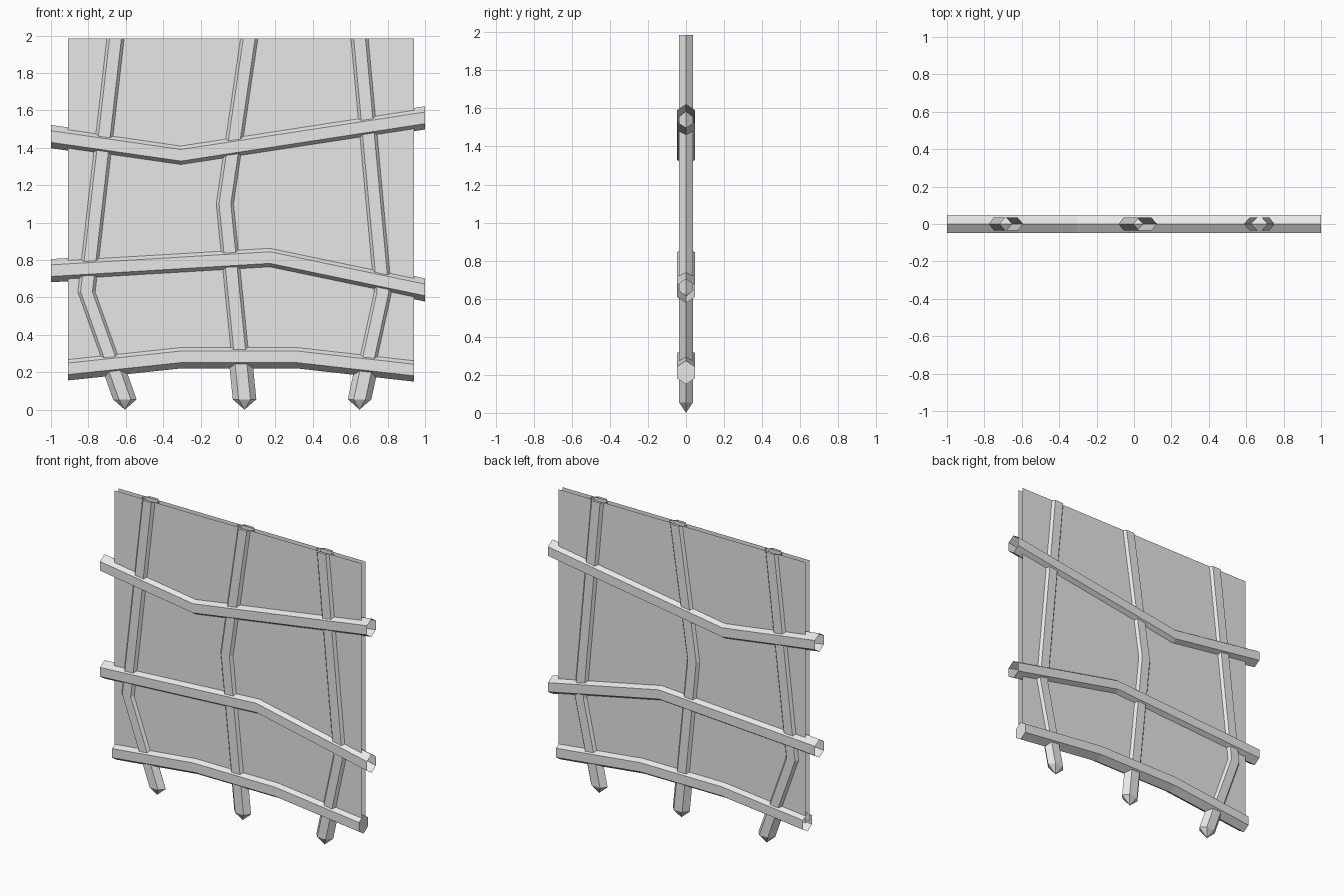
import bpy
import bmesh

if "Cube" in bpy.data.objects:
    bpy.data.objects.remove(bpy.data.objects["Cube"])

grey = bpy.data.materials.new("plain_grey")
grey.use_nodes = True
grey.diffuse_color = (0.8, 0.8, 0.8, 1)
grey.node_tree.nodes["Principled BSDF"].inputs["Base Color"].default_value = (0.8, 0.8, 0.8, 1)


def finish(name, bm, recalc=True):
    if recalc:
        bmesh.ops.recalc_face_normals(bm, faces=bm.faces)
    mesh = bpy.data.meshes.new(name)
    bm.to_mesh(mesh)
    bm.free()
    mesh.materials.append(grey)
    obj = bpy.data.objects.new(name, mesh)
    bpy.context.collection.objects.link(obj)


def hex_bar(name, path, half, depth, upright=False, tip=None, cap=False):
    """Six-sided bar along an (x, z) path; its ridges lie on y = 0."""
    section = [(1, 0), (0.5, 1), (-0.5, 1), (-1, 0), (-0.5, -1), (0.5, -1)]
    bm = bmesh.new()
    rings = []
    for x, z in path:
        ring = []
        for u, v in section:
            dx, dz = (u * half, 0) if upright else (0, u * half)
            ring.append(bm.verts.new((x + dx, v * depth, z + dz)))
        rings.append(ring)
    for a, b in zip(rings, rings[1:]):
        for i in range(6):
            j = (i + 1) % 6
            bm.faces.new((a[i], a[j], b[j], b[i]))
    if tip:
        point = bm.verts.new((tip[0], 0, tip[1]))
        for i in range(6):
            bm.faces.new((rings[-1][i], rings[-1][(i + 1) % 6], point))
    if cap:
        bm.faces.new(rings[-1])
    finish(name, bm)


# Cross beams: hollow ends on the upper two
bottom_path = [(-0.91, 0.218), (-0.3, 0.283), (0.31, 0.283), (0.94, 0.212)]
hex_bar("top_beam", [(-1, 1.46), (-0.305, 1.36), (1, 1.56)], 0.062, 0.047)
hex_bar("middle_beam", [(-1, 0.743), (0.17, 0.813), (1, 0.64)], 0.062, 0.047)
hex_bar("bottom_beam", bottom_path, 0.062, 0.047, cap=True)

# Upright posts, bent once and pointed at the foot
top = 1.985
posts = {
    "right_post": [(-0.655, top), (-0.81, 0.63), (-0.605, 0.055)],
    "middle_post": [(0.06, top), (-0.07, 1.1), (0.035, 0.055)],
    "left_post": [(0.65, top), (0.775, 0.63), (0.65, 0.055)],
}
for name, path in posts.items():
    hex_bar(name, path, 0.063, 0.036, upright=True, tip=(path[-1][0], 0))

# Panel skins, their lower edge hidden in the bottom beam
outline = bottom_path + [(0.94, top), (-0.91, top)]
for name, y in (("front_panel", -0.019), ("back_panel", 0.019)):
    bm = bmesh.new()
    face = bm.faces.new([bm.verts.new((x, y, z)) for x, z in outline])
    if y > 0:
        face.normal_flip()
    finish(name, bm, recalc=False)
